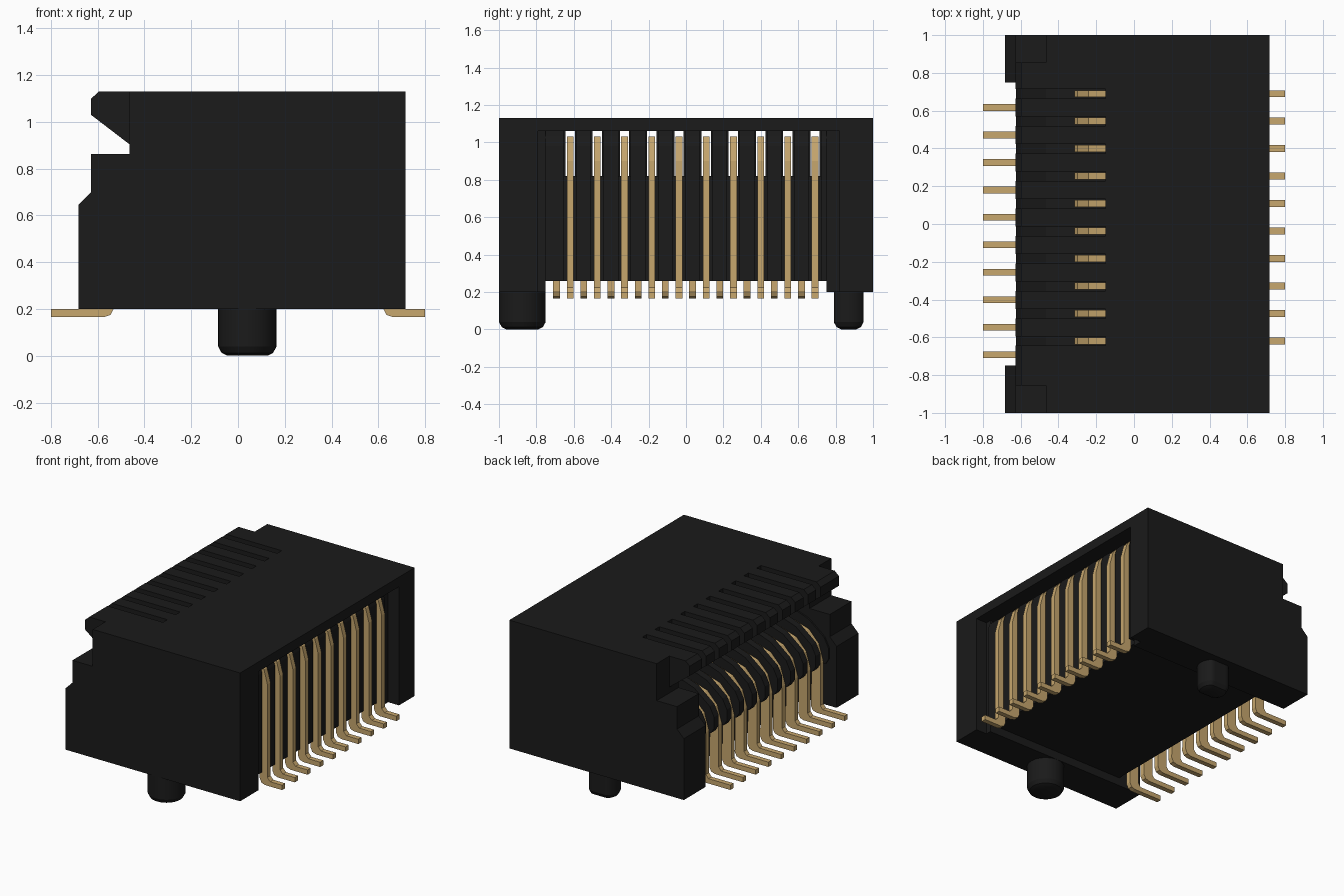
import bpy, bmesh, math
from mathutils import Vector, Matrix

cube = bpy.data.objects.get("Cube")
if cube:
    bpy.data.objects.remove(cube, do_unlink=True)


def material(name, rgb, rough):
    m = bpy.data.materials.new(name)
    m.use_nodes = True
    m.diffuse_color = (*rgb, 1)
    node = m.node_tree.nodes["Principled BSDF"]
    node.inputs["Base Color"].default_value = (*rgb, 1)
    node.inputs["Roughness"].default_value = rough
    return m


black = material("black plastic", (0.0105, 0.0105, 0.0105), 0.6)
gold = material("gold", (0.57, 0.385, 0.155), 0.5)


def prism(bm, profile, y0, y1):
    """Extrude an x-z profile along y."""
    a = [bm.verts.new((x, y0, z)) for x, z in profile]
    b = [bm.verts.new((x, y1, z)) for x, z in profile]
    n = len(profile)
    bm.faces.new(a)
    bm.faces.new(b[::-1])
    for i in range(n):
        j = (i + 1) % n
        bm.faces.new((a[i], b[i], b[j], a[j]))


def finish(name, bm, mat, smooth=False):
    bmesh.ops.recalc_face_normals(bm, faces=bm.faces)
    me = bpy.data.meshes.new(name)
    bm.to_mesh(me)
    bm.free()
    me.materials.append(mat)
    ob = bpy.data.objects.new(name, me)
    bpy.context.collection.objects.link(ob)
    if smooth:
        bpy.ops.object.select_all(action='DESELECT')
        ob.select_set(True)
        bpy.context.view_layer.objects.active = ob
        bpy.ops.object.shade_smooth_by_angle(angle=math.radians(35))


COUNT, PITCH, SLOT, PIN = 10, 0.1455, 0.05, 0.036
upper_y = [0.69 - PITCH * i for i in range(COUNT)]
lower_y = [y - PITCH / 2 for y in upper_y]
XF, TOP, BASE, FLOOR, FIN = 0.717, 1.13, 0.2, 0.26, 0.65

# End walls: full outer block, and a thinner inner block beside the rear recess
for side, s, mid in (("left", 1, 0.82), ("right", -1, 0.79)):
    bm = bmesh.new()
    for y0, y1, xf in ((mid, 1.0, XF), (0.75, mid, FIN - 0.02)):
        prism(bm, [(-0.683, BASE), (-0.683, 0.645), (-0.628, 0.7), (-0.628, 0.862),
                   (-0.465, 0.862), (-0.465, TOP), (xf, TOP), (xf, BASE)], s * y0, s * y1)
    finish(f"{side}_end_wall", bm, black)

# Roof over the pin channels
bm = bmesh.new()
prism(bm, [(-0.15, 1.06), (-0.15, TOP), (XF, TOP), (XF, 1.06)], -0.82, 0.82)
finish("roof", bm, black)

# Nose ribs and rear fins between the upper pin slots
edges = [0.855]
for y in upper_y:
    edges += [y + SLOT / 2, y - SLOT / 2]
edges.append(-0.855)
nose, fins = bmesh.new(), bmesh.new()
for y1, y0 in zip(edges[0::2], edges[1::2]):
    prism(nose, [(-0.465, 0.905), (-0.628, 1.03), (-0.628, 1.1), (-0.595, TOP),
                 (-0.15, TOP), (-0.15, 1.06), (0.4, 1.06), (0.4, 0.905)], y0, y1)
    a, b = max(y0, -0.76), min(y1, 0.76)
    prism(fins, [(0.4, 0.82), (0.4, 1.06), (0.56, 1.06), (0.56, 0.82)], a, b)
    prism(fins, [(0.56, FLOOR), (0.56, 1.06), (0.6, 1.06), (0.635, 1.03), (FIN, 0.98),
                 (FIN, FLOOR)], a + 0.008, b - 0.008)
finish("nose_ribs", nose, black)
finish("rear_fins", fins, black)

# Lower lip: stepped core, and narrow ribs standing between the lower pins
bm = bmesh.new()
prism(bm, [(-0.5, FLOOR), (-0.5, 0.58), (-0.44, 0.66), (-0.26, 0.74), (-0.24, 0.82),
           (0.58, 0.82), (0.58, FLOOR)], -0.76, 0.76)
finish("lower_core", bm, black)
bm = bmesh.new()
for y in upper_y + [lower_y[-1] - PITCH / 2]:
    y0, y1 = max(y - 0.026, -0.76), y + 0.026
    prism(bm, [(-0.48, 0.48), (-0.6, 0.5), (-0.625, 0.54), (-0.625, 0.62), (-0.59, 0.69),
               (-0.465, 0.79), (-0.38, 0.82), (-0.2, 0.82), (-0.2, 0.48)], y0, y1)
finish("lower_ribs", bm, black)

# Contact pins: foot, upright blade, and a tapering arm bent into the card slot
upper_profile = [(0.8, 0.165), (0.665, 0.165), (0.635, 0.175), (0.62, 0.205), (0.62, 0.99),
                 (-0.07, 0.99), (-0.14, 0.965), (-0.24, 0.895), (-0.315, 0.935),
                 (-0.3, 0.965), (-0.24, 0.935), (-0.15, 0.995), (-0.08, 1.03),
                 (0.63, 1.03), (0.655, 1.0), (0.682, 0.9), (0.682, 0.225),
                 (0.705, 0.2), (0.8, 0.2)]
lower_profile = [(-0.8, 0.165), (-0.575, 0.165), (-0.545, 0.175), (-0.53, 0.205),
                 (-0.535, 0.52), (-0.51, 0.61), (-0.45, 0.68), (-0.3, 0.75), (-0.2, 0.83),
                 (-0.12, 0.79), (-0.11, 0.82), (-0.2, 0.865), (-0.31, 0.79),
                 (-0.49, 0.735), (-0.57, 0.65), (-0.605, 0.53), (-0.605, 0.225),
                 (-0.625, 0.2), (-0.8, 0.2)]
for name, profile, ys in (("upper_pin", upper_profile, upper_y),
                          ("lower_pin", lower_profile, lower_y)):
    for i, y in enumerate(ys):
        bm = bmesh.new()
        prism(bm, profile, y - PIN / 2, y + PIN / 2)
        finish(f"{name}_{i + 1}", bm, gold)


# Locating pegs with rounded tips; the second is flattened on both sides
def peg(name, y, radius, half_y):
    bm = bmesh.new()
    rings = [(0.04, 0), (0.015, 0.012), (0, 0.04), (0, 0.22)]
    for (c1, z1), (c2, z2) in zip(rings, rings[1:]):
        made = bmesh.ops.create_cone(bm, cap_ends=z1 == 0 or z2 == 0.22, segments=32,
                                     radius1=radius - c1, radius2=radius - c2, depth=z2 - z1,
                                     matrix=Matrix.Translation((0.04, 0, (z1 + z2) / 2)))
        for v in made["verts"]:
            limit = half_y - (c1 if v.co.z < (z1 + z2) / 2 else c2)
            v.co.y = max(-limit, min(limit, v.co.y))
    bmesh.ops.translate(bm, verts=bm.verts, vec=Vector((0, y, 0)))
    bmesh.ops.remove_doubles(bm, verts=bm.verts, dist=0.0005)
    finish(name, bm, black, True)


peg("round_peg", -0.875, 0.125, 0.125)
peg("flat_peg", 0.87, 0.105, 0.08)
